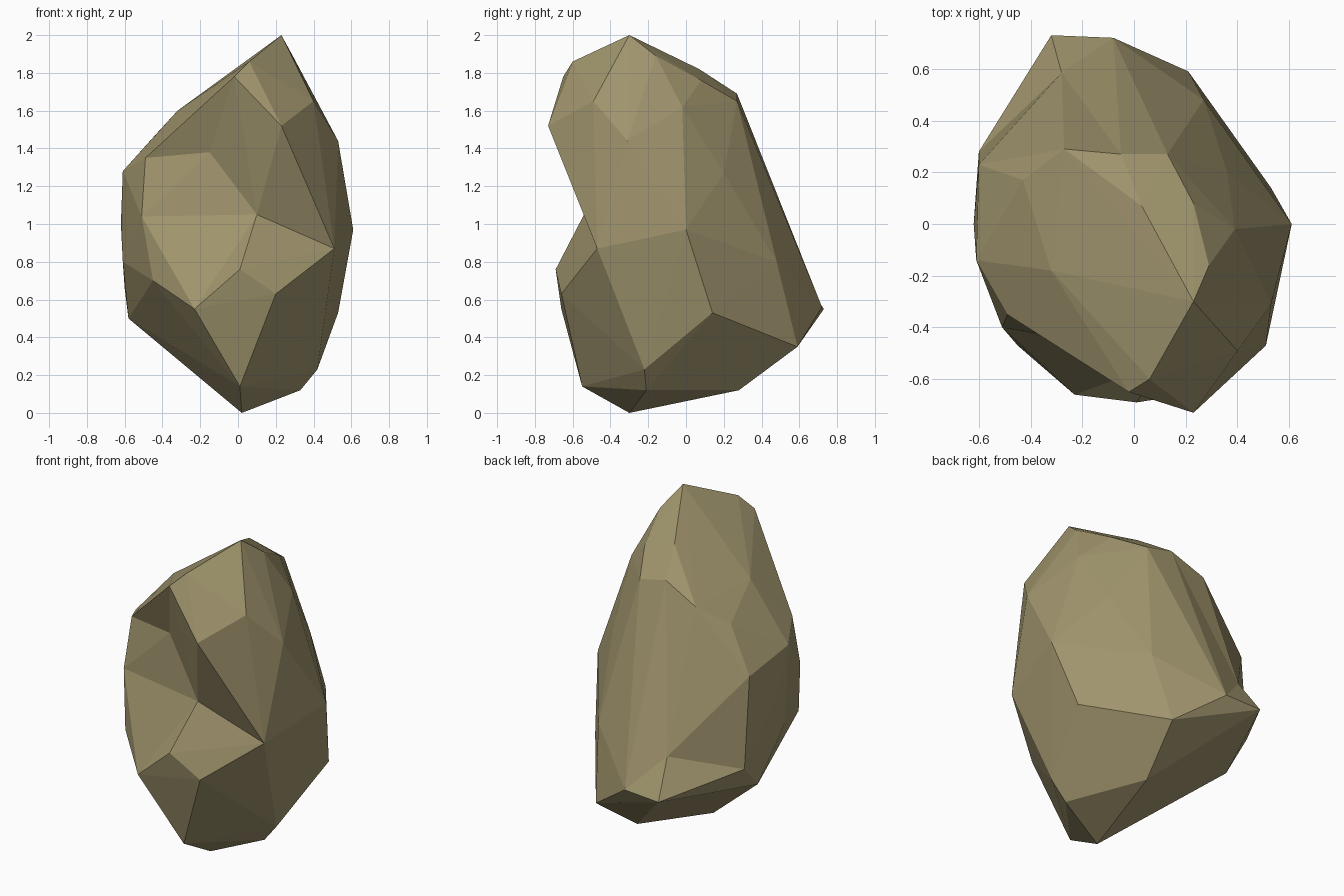
import bpy
import bmesh
from mathutils import Vector

# Remove the default cube
default_cube = bpy.data.objects.get("Cube")
if default_cube:
    bpy.data.objects.remove(default_cube, do_unlink=True)


def flat_material(name, colour):
    material = bpy.data.materials.new(name)
    material.use_nodes = True
    material.diffuse_color = colour
    shader = next(n for n in material.node_tree.nodes if n.type == "BSDF_PRINCIPLED")
    shader.inputs["Base Color"].default_value = colour
    shader.inputs["Roughness"].default_value = 1
    return material


# Corners of the boulder, grouped by the part of the stone they shape
crown = [
    (.23, -.3, 2), (.06, -.6, 1.86), (.4, -.49, 1.65), (.29, -.16, 1.89),
    (.03, .07, 1.82), (.23, .08, 1.76), (.39, -.02, 1.62), (.13, .27, 1.65),
    (-.32, -.18, 1.6),
]
flanks = [
    (.53, -.31, 1.44), (.61, 0, .97), (.36, .2, 1.27), (.27, .48, .8),
    (-.61, -.14, 1.28), (-.62, 0, 1), (-.61, -.1, .8),
]
foot = [
    (.02, -.3, 0), (.01, -.55, .14), (.33, -.21, .12), (.42, -.22, .23),
    (.14, .28, .12), (.53, .14, .53), (.21, .59, .35), (-.08, .72, .56),
    (-.6, .28, .66), (-.58, .12, .5),
]

# Rims above and below the front hollow, its right corner and its depths
brow = [(-.02, -.65, 1.78), (.23, -.73, 1.52), (-.49, -.35, 1.35)]
chin = [
    (.2, -.66, .63), (.01, -.69, .76), (-.23, -.66, .55),
    (-.45, -.47, .7), (-.51, -.4, 1.04),
]
hinge = (.51, -.47, .87)
front_hollow = (.1, -.54, 1.05)
brow_dent = (-.15, -.46, 1.38)

# Upper edge of the back wall, the spur at its foot and the hollow between
nape = [(-.05, .27, 1.69), (-.27, .29, 1.59), (-.43, .17, 1.48), (-.6, .23, 1.22)]
spur = (-.32, .73, .55)
back_hollow = (-.28, .585, .77)


def add_corners(bm, points):
    return [bm.verts.new(Vector(point)) for point in points]


def touches(face, verts):
    return any(v in verts for v in face.verts)


def carve(bm, faces, point, ledges=()):
    """Replace faces with a fan of facets meeting at a sunken point."""
    bmesh.ops.delete(bm, geom=faces, context="FACES")
    for ledge in ledges:
        if not bm.faces.get(ledge):
            bm.faces.new(ledge)
    centre = bm.verts.new(point)
    for edge in [e for e in bm.edges if e.is_boundary]:
        bm.faces.new((*edge.verts, centre))
    return centre


# Boulder: faceted hull
bm = bmesh.new()
for group in (crown, flanks, foot):
    add_corners(bm, group)
brow_verts = add_corners(bm, brow)
chin_verts = add_corners(bm, chin)
nape_verts = add_corners(bm, nape)
hinge_vert, spur_vert = add_corners(bm, [hinge, spur])
bmesh.ops.convex_hull(bm, input=bm.verts[:], use_existing_faces=False)
loose = [v for v in bm.verts if not v.link_faces]
bmesh.ops.delete(bm, geom=loose, context="VERTS")

# Front hollow, with a ledge from its right corner to the bulge below
rim = {*brow_verts, *chin_verts, hinge_vert}
bridging = [
    face for face in bm.faces
    if rim.issuperset(face.verts)
    and touches(face, brow_verts) and touches(face, chin_verts)
]
ledge = (hinge_vert, chin_verts[0], chin_verts[1])
hollow_vert = carve(bm, bridging, front_hollow, [ledge])

# Dent under the left end of the brow
dented = [f for f in hollow_vert.link_faces if brow_verts[-1] in f.verts]
carve(bm, dented, brow_dent)

# Back hollow above the spur
carve(bm, [f for f in spur_vert.link_faces if touches(f, nape_verts)], back_hollow)

bmesh.ops.recalc_face_normals(bm, faces=bm.faces[:])
mesh = bpy.data.meshes.new("boulder")
bm.to_mesh(mesh)
bm.free()
mesh.materials.append(flat_material("olive_stone", (.35, .297, .152, 1)))
boulder = bpy.data.objects.new("boulder", mesh)
bpy.context.collection.objects.link(boulder)
